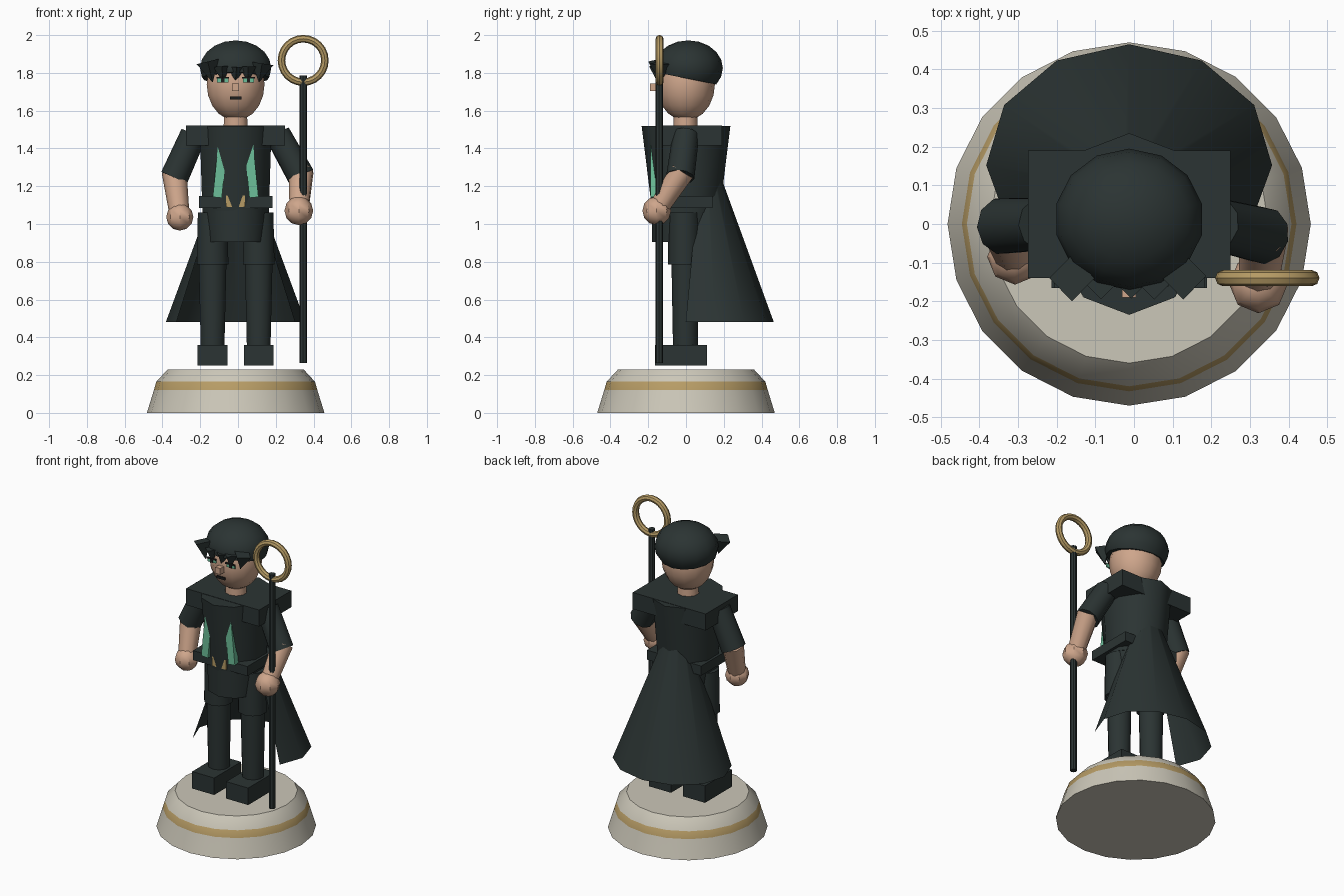
import bpy, bmesh, math
from mathutils import Vector, Matrix

if "Cube" in bpy.data.objects:
    bpy.data.objects.remove(bpy.data.objects["Cube"])

CX = -0.0125  # the figure's own centre line


def mat(name, r, g, b):
    m = bpy.data.materials.new(name)
    m.diffuse_color = (r, g, b, 1)
    m.use_nodes = True
    m.node_tree.nodes["Principled BSDF"].inputs["Base Color"].default_value = m.diffuse_color
    return m


DARK = mat("dark_cloth", 0.024, 0.034, 0.033)
SKIN = mat("skin", 0.62, 0.38, 0.26)
GOLD = mat("gold", 0.47, 0.33, 0.13)
STONE = mat("stone", 0.60, 0.57, 0.48)
GREEN = mat("mint_green", 0.15, 0.52, 0.32)
BLACK = mat("black", 0.012, 0.012, 0.012)


def finish(name, bm, material, smooth=True, recalc=True):
    if recalc:
        bmesh.ops.recalc_face_normals(bm, faces=bm.faces[:])
    me = bpy.data.meshes.new(name)
    bm.to_mesh(me)
    bm.free()
    ob = bpy.data.objects.new(name, me)
    bpy.context.collection.objects.link(ob)
    me.materials.append(material)
    if smooth:
        bpy.ops.object.select_all(action='DESELECT')
        ob.select_set(True)
        bpy.context.view_layer.objects.active = ob
        bpy.ops.object.shade_smooth_by_angle(angle=math.radians(40))
    return ob


def loft(name, rings, n, material, x=CX, arc=None):
    """Stack of elliptical rings (z, rx, ry, cy); arc limits it to an open sheet about +y."""
    bm = bmesh.new()
    count = n + 1 if arc else n
    rows = []
    for z, rx, ry, cy in rings:
        row = []
        for i in range(count):
            a = -arc + 2 * arc * i / n if arc else 2 * math.pi * i / n
            row.append(bm.verts.new((x + rx * math.sin(a), cy + ry * math.cos(a), z)))
        rows.append(row)
    for lo, hi in zip(rows, rows[1:]):
        for i in range(n):
            j = (i + 1) % count
            bm.faces.new((lo[j], lo[i], hi[i], hi[j]))
    if not arc:
        bm.faces.new(rows[0])
        bm.faces.new(rows[-1])
    return finish(name, bm, material, recalc=not arc)


def box(name, lo, hi, material, rot=0.0):
    lo, hi = Vector(lo), Vector(hi)
    bm = bmesh.new()
    M = (Matrix.Translation((lo + hi) / 2) @ Matrix.Rotation(rot, 4, 'Y')
         @ Matrix.Diagonal((*(hi - lo), 1)))
    bmesh.ops.create_cube(bm, size=1, matrix=M)
    return finish(name, bm, material, smooth=False)


def tube(name, a, b, ra, rb, n, material, smooth=True):
    a, b = Vector(a), Vector(b)
    d = b - a
    M = Matrix.Translation((a + b) / 2) @ d.to_track_quat('Z', 'Y').to_matrix().to_4x4()
    bm = bmesh.new()
    bmesh.ops.create_cone(bm, cap_ends=True, segments=n, radius1=ra, radius2=rb,
                          depth=d.length, matrix=M)
    return finish(name, bm, material, smooth)


def ball(name, c, r, material, u=12, v=8, cut=None):
    bm = bmesh.new()
    bmesh.ops.create_uvsphere(bm, u_segments=u, v_segments=v, radius=1,
                              matrix=Matrix.Translation(c) @ Matrix.Diagonal((*r, 1)))
    if cut:
        bmesh.ops.bisect_plane(bm, geom=bm.verts[:] + bm.edges[:] + bm.faces[:],
                               plane_co=cut[0], plane_no=cut[1], clear_inner=True)
        bmesh.ops.holes_fill(bm, edges=[e for e in bm.edges if e.is_boundary])
    return finish(name, bm, material)


# Round pedestal with a gold band
base = loft("pedestal", [(0, .47, .47, 0), (.12, .433, .433, 0),
                         (.165, .42, .42, 0), (.23, .36, .36, 0)], 20, STONE)
base.data.materials.append(GOLD)
for p in base.data.polygons:
    if .12 < p.center.z < .165:
        p.material_index = 1

# Boots and legs
for s, side in ((-1, "left"), (1, "right")):
    x = CX + s * .122
    box(side + "_boot", (x - .079, -.165, .25), (x + .079, .11, .36), DARK)
    loft(side + "_shin", [(.355, .066, .066, -.003), (.80, .077, .072, -.005)], 10, DARK, x)
    loft(side + "_thigh", [(.785, .088, .084, -.01), (1.06, .082, .084, -.01)], 10, DARK, x)

# Tunic: skirt, torso, shoulder yoke, belt, buckle, lapels
loft("tunic_skirt", [(.905, .163, .18, 0), (1.10, .185, .18, 0)], 10, DARK)
loft("torso", [(1.06, .185, .178, 0), (1.52, .20, .235, 0)], 10, DARK)
box("shoulder_yoke", (CX - .262, -.14, 1.415), (CX + .262, .19, 1.522), DARK)
box("belt", (CX - .195, -.165, 1.085), (CX + .195, .14, 1.147), DARK)
box("buckle", (CX - .05, -.176, 1.09), (CX + .05, -.15, 1.152), GOLD)
for s in (-1, 1):
    x = CX + s * .082
    box("lapel_stripe", (x - .024, -.187, 1.14), (x + .024, -.15, 1.44), GREEN, rot=-s * .10)

# Flared half-cone cape, open at the front
loft("cape", [(.48, .37, .305, .16), (1.40, .03, .03, .10)], 8, DARK, arc=math.radians(122))

# Arms: sleeve, forearm, hand
for side, sh, el, ha, r in (
        ("left", (-.235, 0, 1.475), (-.338, -.005, 1.245), (-.308, -.085, 1.037), .072),
        ("right", (.21, 0, 1.475), (.335, -.03, 1.25), (.322, -.155, 1.07), .076)):
    tube(side + "_sleeve", sh, el, .07, .075, 10, DARK)
    tube(side + "_forearm", Vector(el) + Vector((0, .01, .03)), ha, .066, .052, 10, SKIN)
    ball(side + "_hand", ha, (r, r, r), SKIN, 8, 6)

# Staff with ring head
tube("staff", (.345, -.142, .265), (.345, -.142, 1.785), .02, .02, 8, DARK)
bm = bmesh.new()
rows = []
for i in range(24):
    a = 2 * math.pi * i / 24
    rows.append([bm.verts.new((.345 + (.115 + .02 * math.cos(b)) * math.cos(a),
                               -.14 + .021 * math.sin(b),
                               1.866 + (.115 + .02 * math.cos(b)) * math.sin(a)))
                 for b in (2 * math.pi * k / 8 for k in range(8))])
for i in range(24):
    for k in range(8):
        p, q, l = rows[i], rows[(i + 1) % 24], (k + 1) % 8
        bm.faces.new((p[k], q[k], q[l], p[l]))
finish("staff_ring", bm, GOLD)

# Neck and head
loft("neck", [(1.50, .068, .065, -.003), (1.60, .062, .062, -.003)], 10, SKIN)
ball("head", (CX, -.002, 1.74), (.157, .155, .193), SKIN, 14, 10)

# Face
box("nose", (CX - .018, -.19, 1.705), (CX + .018, -.145, 1.745), SKIN)
box("mouth", (CX - .03, -.160, 1.66), (CX + .03, -.151, 1.675), BLACK)
for s in (-1, 1):
    x = CX + s * .068
    box("eye", (x - .03, -.156, 1.75), (x + .03, -.147, 1.772), GREEN)
    box("pupil", (x - .009, -.160, 1.75), (x + .009, -.152, 1.772), BLACK)
    box("eyelid", (x - .034, -.162, 1.77), (x + .034, -.153, 1.779), BLACK)

# Hair cap cut on a slope, and spiky fringe
ball("hair", (CX, .012, 1.825), (.193, .183, .147), DARK, 14, 10,
     cut=((CX, .19, 1.733), (0, .2, 1)))
for dx, y, top, lean in ((-.128, -.14, 1.86, -.02), (-.068, -.15, 1.835, -.005),
                         (0, -.148, 1.83, .005), (.065, -.15, 1.835, .0),
                         (.128, -.135, 1.85, .012)):
    x = CX + dx
    tube("fringe_spike", (x + lean, y, top), (x - lean * .3, y + .0, 1.752),
         .06 if abs(dx) > .1 else .045, 0.002, 4, DARK, smooth=False)
